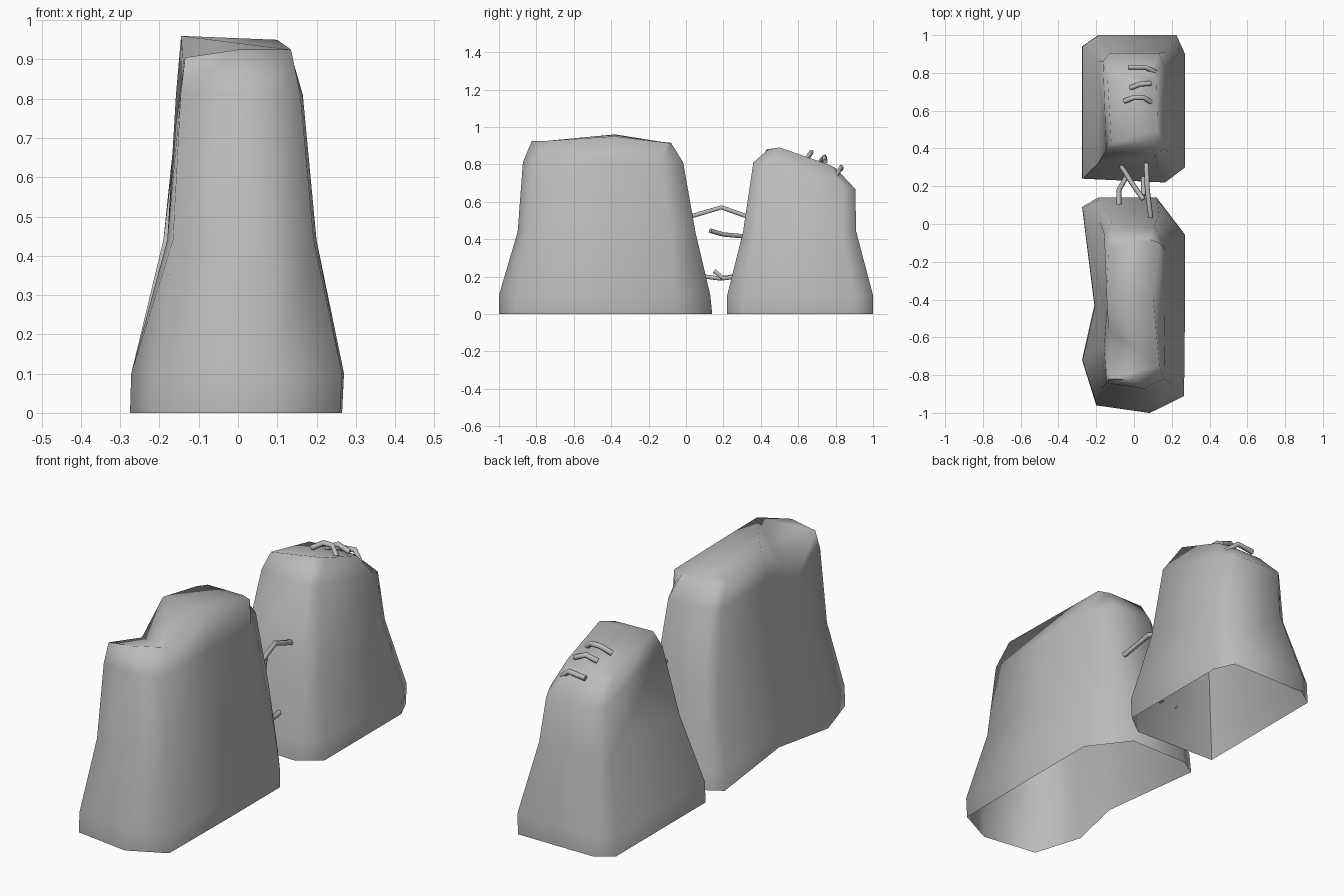
import bpy

if "Cube" in bpy.data.objects:
    bpy.data.objects.remove(bpy.data.objects["Cube"])

grey = bpy.data.materials.new("stone_grey")
grey.diffuse_color = (0.5, 0.5, 0.5, 1)
grey.use_nodes = True
grey.node_tree.nodes["Principled BSDF"].inputs["Base Color"].default_value = grey.diffuse_color


def fit(outline, box):
    """Squeeze an outline into the box (x0, x1, y0, y1)."""
    xs, ys = zip(*outline)
    sx = (box[1] - box[0]) / (max(xs) - min(xs))
    sy = (box[3] - box[2]) / (max(ys) - min(ys))
    return [(box[0] + (x - min(xs)) * sx, box[2] + (y - min(ys)) * sy) for x, y in outline]


def activate(ob):
    bpy.context.collection.objects.link(ob)
    bpy.ops.object.select_all(action='DESELECT')
    ob.select_set(True)
    bpy.context.view_layer.objects.active = ob


def rock(name, outline, rings, top, cap):
    """Loft the outline upward through boxes to a capped top rim, open below."""
    n = len(outline)
    verts = [(x, y, 0) for x, y in outline]
    for shape, box, height in rings:
        verts += [(x, y, height(i, y)) for i, (x, y) in enumerate(fit(shape, box))]
    verts += top
    faces = []
    for r in range(len(rings) + 1):
        for i in range(n):
            j = (i + 1) % n
            faces.append((r * n + i, r * n + j, (r + 1) * n + j, (r + 1) * n + i))
    base = n * (len(rings) + 1)
    faces += [tuple(base + i for i in f) for f in cap]
    me = bpy.data.meshes.new(name)
    me.from_pydata(verts, [], faces)
    me.materials.append(grey)
    activate(bpy.data.objects.new(name, me))
    bpy.ops.object.shade_smooth_by_angle(angle=1.4)


def root(name, points, radius=0.013):
    """Thin bent rod through the points."""
    cu = bpy.data.curves.new(name, 'CURVE')
    cu.dimensions = '3D'
    cu.bevel_depth = radius
    cu.bevel_resolution = 1
    cu.use_fill_caps = True
    sp = cu.splines.new('POLY')
    sp.points.add(len(points) - 1)
    for p, co in zip(sp.points, points):
        p.co = (*co, 1)
    cu.materials.append(grey)
    activate(bpy.data.objects.new(name, cu))
    bpy.ops.object.convert(target='MESH')


# Large front rock: footprint, boxier upper outline, notched top
big = [(-.2, -.96), (.08, -1), (.26, -.91), (.265, -.45), (.265, -.05),
       (.12, .14), (-.19, .14), (-.275, .09), (-.21, -.43), (-.275, -.72)]
big_up = [(-.255, -.96), (.08, -1), (.255, -.93), (.265, -.45), (.265, -.02),
          (.17, .14), (-.2, .14), (-.275, .09), (-.25, -.43), (-.275, -.7)]
big_top = [(-.135, -.82, .905), (0, -.825, .925), (.135, -.75, .925), (.1, -.38, .95), (.135, -.1, .915),
           (.08, -.08, .915), (-.11, -.08, .915), (-.135, -.13, .92), (-.145, -.38, .96), (-.135, -.56, .83)]
rock("front_rock", big, [
    (big, (-.272, .27, -1, .13), lambda i, y: .1),
    (big_up, (-.18, .2, -.9, .05), lambda i, y: .44),
    (big_up, (-.158, .165, -.872, -.015), lambda i, y: .74 if i == 9 else .81),
], big_top, [(0, 1, 2), (0, 2, 9), (9, 2, 8), (2, 3, 8), (3, 4, 7, 8), (4, 5, 6, 7)])

# Smaller rear rock, sloping down to the back
small = [(-.275, .24), (.16, .22), (.265, .3), (.265, .9), (.22, 1), (-.19, 1), (-.275, .94)]
small_up = [(-.245, .27), (.19, .22), (.265, .28), (.265, .9), (.22, 1), (-.21, 1), (-.275, .94)]
small_top = [(-.12, .43, .88), (.08, .44, .88), (.125, .5, .89), (.12, .76, .8),
             (.08, .8, .78), (-.1, .8, .78), (-.14, .76, .8)]
rock("rear_rock", small, [
    (small, (-.272, .27, .22, 1), lambda i, y: .1),
    (small, (-.19, .2, .305, .91), lambda i, y: .44),
    (small_up, (-.165, .16, .36, .905), lambda i, y: .81 - .26 * (y - .36)),
], small_top, [(0, 1, 2), (0, 2, 3, 6), (3, 4, 5, 6)])

# Roots bridging the gap
for k, pts in enumerate([
    [(.09, .02, .52), (.07, .19, .57), (.065, .33, .52)],
    [(.05, .13, .445), (0, .2, .425), (-.07, .31, .415)],
    [(-.08, .1, .2), (-.08, .18, .19), (-.04, .25, .2)],
    [(.05, .15, .23), (.05, .2, .19), (.05, .27, .2)],
]):
    root(f"gap_root_{k + 1}", pts)

# Small roots lying on the rear rock's top
for k, pts in enumerate([
    [(-.03, .83, .775), (.06, .83, .785), (.12, .8, .735)],
    [(-.02, .72, .815), (.03, .74, .84), (.09, .745, .815)],
    [(-.05, .65, .835), (0, .67, .865), (.05, .67, .865), (.09, .645, .83)],
]):
    root(f"top_root_{k + 1}", pts)
